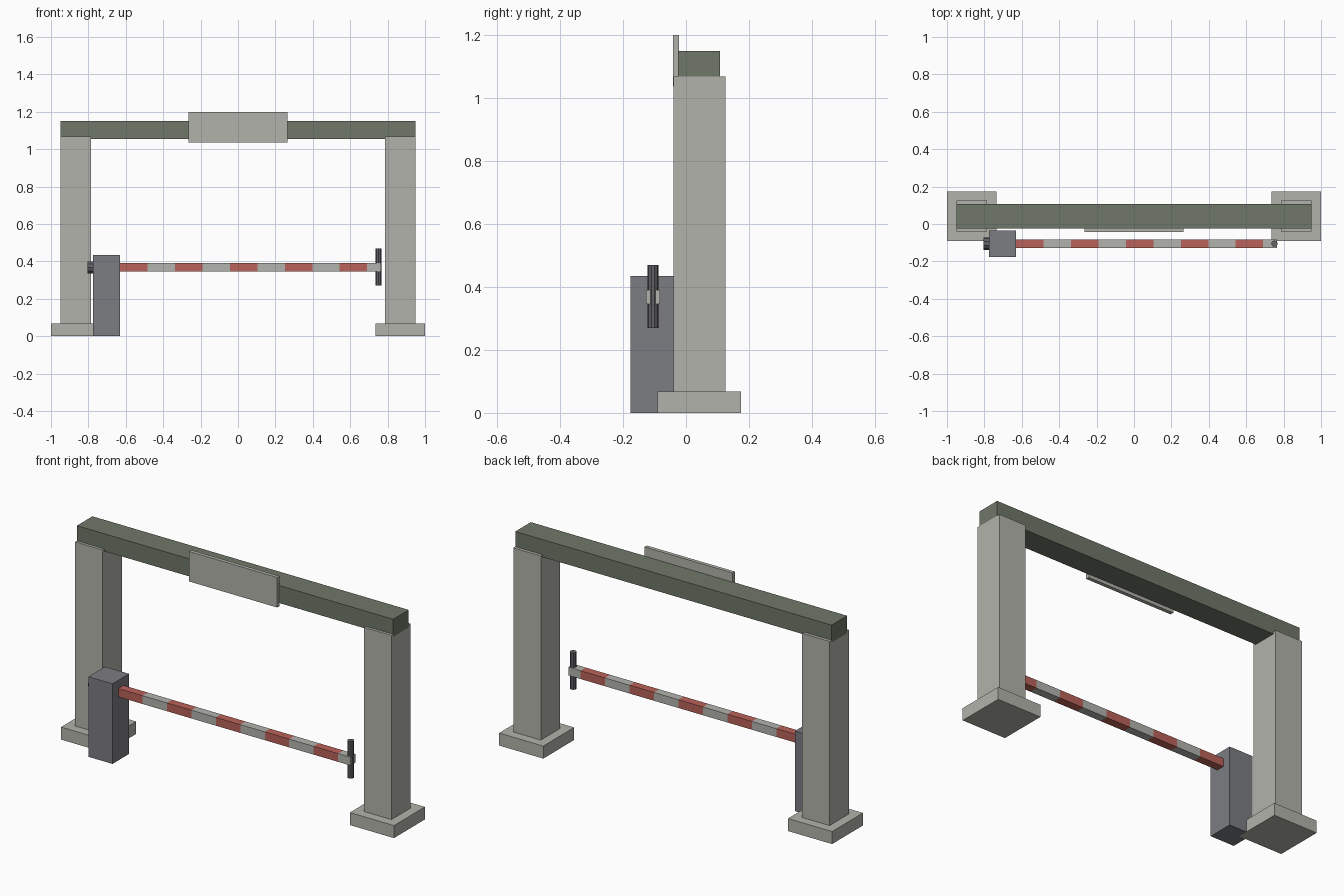
import bpy
import bmesh
from math import pi, floor
from mathutils import Matrix, Vector

old = bpy.data.objects.get("Cube")
if old:
    bpy.data.objects.remove(old, do_unlink=True)


def material(name, rgb):
    m = bpy.data.materials.new(name)
    m.use_nodes = True
    m.diffuse_color = (*rgb, 1)
    m.node_tree.nodes["Principled BSDF"].inputs["Base Color"].default_value = (*rgb, 1)
    return m


concrete = material("concrete", (0.45, 0.45, 0.41))
green = material("beam green", (0.16, 0.185, 0.138))
grey = material("cabinet grey", (0.202, 0.205, 0.223))
red = material("stripe red", (0.49, 0.122, 0.10))
pale = material("stripe pale grey", (0.45, 0.455, 0.42))
dark = material("dark metal", (0.12, 0.122, 0.135))


def finish(name, bm, *mats):
    bmesh.ops.recalc_face_normals(bm, faces=bm.faces)
    mesh = bpy.data.meshes.new(name)
    bm.to_mesh(mesh)
    bm.free()
    for m in mats:
        mesh.materials.append(m)
    ob = bpy.data.objects.new(name, mesh)
    bpy.context.collection.objects.link(ob)
    return ob


def box_mesh(lo, hi):
    lo, hi = Vector(lo), Vector(hi)
    bm = bmesh.new()
    bmesh.ops.create_cube(bm, size=1, matrix=Matrix.Translation((lo + hi) / 2)
                          @ Matrix.Diagonal((*(hi - lo), 1)))
    return bm


def box(name, lo, hi, mat):
    return finish(name, box_mesh(lo, hi), mat)


def rod(name, centre, radius, length, mat, turn=Matrix()):
    bm = bmesh.new()
    bmesh.ops.create_cone(bm, cap_ends=True, segments=10, radius1=radius, radius2=radius,
                          depth=length, matrix=Matrix.Translation(centre) @ turn)
    return finish(name, bm, mat)


# Footings and pillars
for side, x in (("right", -0.8675), ("left", 0.8675)):
    box(side + "_footing", (x - 0.1325, -0.09, 0), (x + 0.1325, 0.175, 0.068), concrete)
    box(side + "_pillar", (x - 0.0825, -0.04, 0.068), (x + 0.0825, 0.125, 1.068), concrete)

# Crossbeam and blank sign panel
box("crossbeam", (-0.95, -0.025, 1.055), (0.95, 0.108, 1.15), green)
box("sign_panel", (-0.265, -0.042, 1.037), (0.265, -0.022, 1.2), concrete)

# Barrier cabinet and counterweight
ARM_Y, ARM_Z = -0.105, 0.368
box("barrier_cabinet", (-0.775, -0.177, 0), (-0.63, -0.035, 0.435), grey)
rod("counterweight", (-0.78, ARM_Y, ARM_Z), 0.033, 0.05, dark, Matrix.Rotation(pi / 2, 4, "Y"))

# Striped barrier arm, cut at each colour change
START, STEP, H = -0.632, 0.147, 0.0225
bm = box_mesh((START, ARM_Y - H, ARM_Z - H), (0.765, ARM_Y + H, ARM_Z + H))
for i in range(1, 10):
    bmesh.ops.bisect_plane(bm, geom=bm.verts[:] + bm.edges[:] + bm.faces[:],
                           plane_co=(START + i * STEP, 0, 0), plane_no=(1, 0, 0))
for f in bm.faces:
    f.material_index = floor((f.calc_center_median().x - START) / STEP + 0.001) % 2
finish("barrier_arm", bm, red, pale)

# Upright rod at the arm tip
rod("arm_tip_rod", (0.751, ARM_Y, 0.37), 0.017, 0.2, dark)
